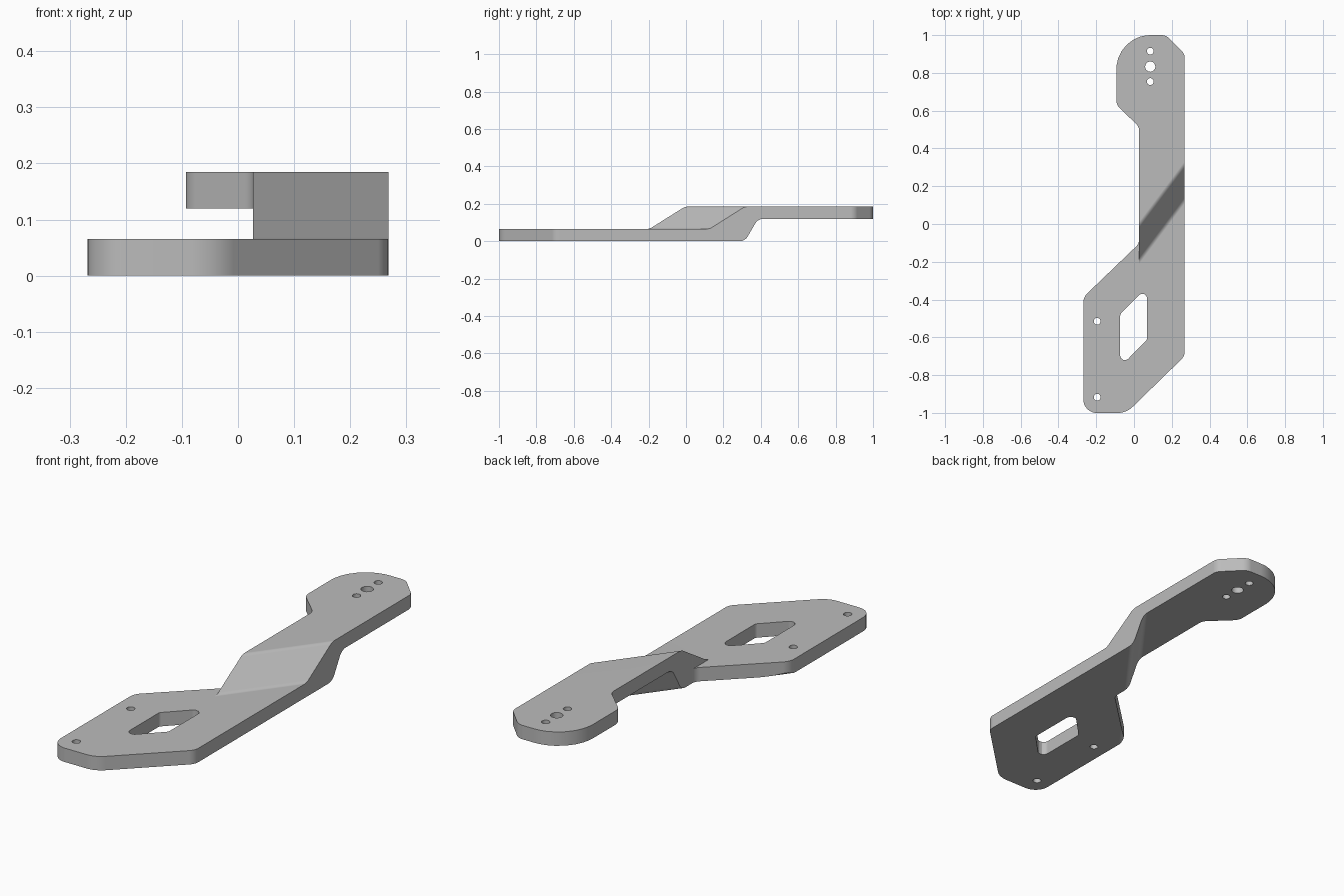
import bpy, bmesh, math
from mathutils import Vector

if "Cube" in bpy.data.objects:
    bpy.data.objects.remove(bpy.data.objects["Cube"], do_unlink=True)


def rounded(corners, steps=8):
    """Closed 2D outline from (u, v, radius) corners."""
    pts = [Vector(c[:2]) for c in corners]
    out = []
    for i, p in enumerate(pts):
        r = corners[i][2]
        if not r:
            out.append(p)
            continue
        a = (pts[i - 1] - p).normalized()
        b = (pts[(i + 1) % len(pts)] - p).normalized()
        half = a.angle(b) / 2
        reach = r / math.tan(half)
        centre = p + (a + b).normalized() * (r / math.sin(half))
        start, end = p + a * reach - centre, p + b * reach - centre
        out += [centre + start.lerp(end, k / steps).normalized() * r
                for k in range(steps + 1)]
    return out


def circle(x, y, r, sides=24):
    return [Vector((x + r * math.cos(math.tau * k / sides),
                    y + r * math.sin(math.tau * k / sides))) for k in range(sides)]


def upright(u, v, w):
    return (u, v, w)


def skewed(u, v, w):
    # Side profile swept across x, slanted so the bend runs diagonally
    return (w, u + (w - 0.268) * 1.33, v)


def prism(name, outlines, place, low, high):
    bm = bmesh.new()
    for outline in outlines:
        rings = [[bm.verts.new(place(p.x, p.y, w)) for p in outline] for w in (low, high)]
        n = len(outline)
        bm.faces.new(rings[0])
        bm.faces.new(rings[1])
        for i in range(n):
            j = (i + 1) % n
            bm.faces.new((rings[0][i], rings[0][j], rings[1][j], rings[1][i]))
    bmesh.ops.recalc_face_normals(bm, faces=bm.faces)
    mesh = bpy.data.meshes.new(name)
    bm.to_mesh(mesh)
    bm.free()
    obj = bpy.data.objects.new(name, mesh)
    bpy.context.collection.objects.link(obj)
    return obj


# Plan outline of the whole bracket
bracket = prism("offset_bracket", [rounded([
    (0.268, -0.70, 0.06), (-0.04, -1, 0.11), (-0.268, -1, 0.07), (-0.268, -0.387, 0.07),
    (0.027, -0.104, 0.05), (0.027, 0.515, 0.05), (-0.093, 0.63, 0.06), (-0.093, 1, 0.18),
    (0.17, 1, 0.06), (0.268, 0.9, 0.05)])], upright, -0.2, 0.4)

# Stepped sheet profile: low plate, ramp, high plate
sheet = prism("sheet_profile", [rounded([
    (-4, 0, 0), (0.315, 0, 0.05), (0.385, 0.12, 0.05), (4, 0.12, 0),
    (4, 0.185, 0), (0.315, 0.185, 0.06), (0.125, 0.065, 0.06), (-4, 0.065, 0)], 6)],
    skewed, -0.6, 0.6)

# Keeps the low plate flat beside the ramp
trim = prism("side_trim", [[Vector(p) for p in (
    (-0.5, -1.2), (0.0265, -1.2), (0.0265, 0.2), (-0.5, 0.2))]], upright, 0.065, 0.5)

# Diamond window and bolt holes
holes = prism("hole_cutters", [
    rounded([(-0.073, -0.478, 0.02), (0.069, -0.333, 0.025),
             (0.069, -0.612, 0.02), (-0.073, -0.757, 0.025)]),
    circle(-0.195, -0.515, 0.018), circle(-0.195, -0.917, 0.018),
    circle(0.086, 0.915, 0.018), circle(0.086, 0.833, 0.027), circle(0.086, 0.754, 0.018)],
    upright, -0.3, 0.5)

bpy.ops.object.select_all(action='DESELECT')
bpy.context.view_layer.objects.active = bracket
bracket.select_set(True)
for cutter, operation in ((sheet, 'INTERSECT'), (trim, 'DIFFERENCE'), (holes, 'DIFFERENCE')):
    cutter.hide_render = True
    cut = bracket.modifiers.new(cutter.name, 'BOOLEAN')
    cut.object, cut.operation, cut.solver = cutter, operation, 'EXACT'
    bpy.context.view_layer.update()
    bpy.ops.object.modifier_apply(modifier=cut.name)
    bpy.data.objects.remove(cutter, do_unlink=True)

# Plain grey metal
grey = bpy.data.materials.new("grey_metal")
grey.use_nodes = True
colour = (0.5, 0.5, 0.5, 1)
grey.diffuse_color = colour
grey.node_tree.nodes["Principled BSDF"].inputs["Base Color"].default_value = colour
bracket.data.materials.clear()
bracket.data.materials.append(grey)

bpy.ops.object.shade_smooth_by_angle(angle=math.radians(30))
weighted = bracket.modifiers.new("even_shading", 'WEIGHTED_NORMAL')
weighted.keep_sharp = True
